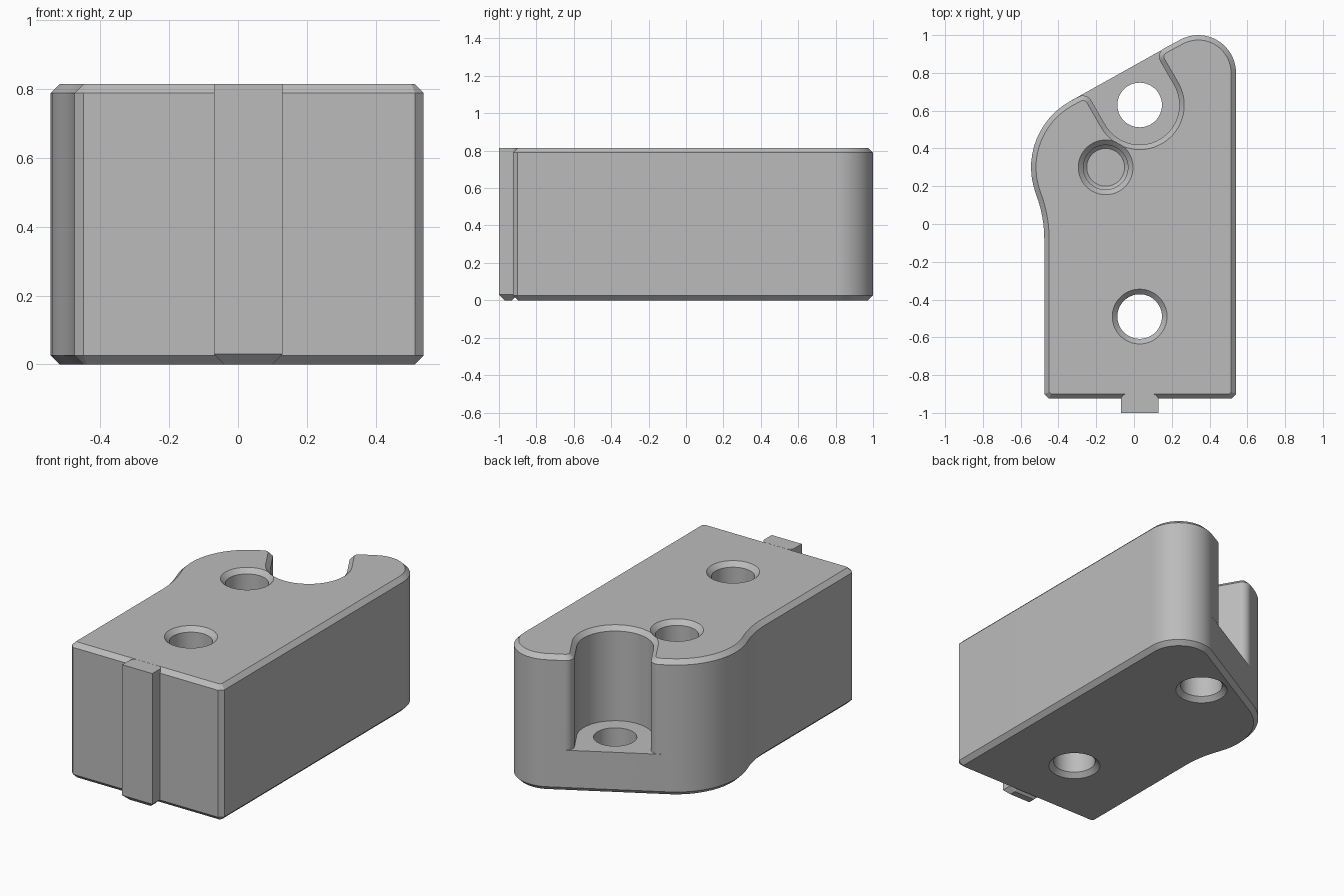
import bpy, bmesh
from math import radians, cos, sin, pi
from mathutils import Vector

if "Cube" in bpy.data.objects:
    bpy.data.objects.remove(bpy.data.objects["Cube"])

HEIGHT, FLOOR, CHAMFER = 0.815, 0.25, 0.026
PIN = Vector((0.03, 0.63))          # centre of the open pocket

grey = bpy.data.materials.new("plain grey")
grey.use_nodes = True
grey.diffuse_color = (0.5, 0.5, 0.5, 1)
grey.node_tree.nodes["Principled BSDF"].inputs["Base Color"].default_value = (0.5, 0.5, 0.5, 1)


def arc(cx, cy, r, start, end):
    n = max(6, round(abs(end - start) / 6))
    angles = [radians(start + (end - start) * i / n) for i in range(n + 1)]
    return [Vector((cx + r * cos(a), cy + r * sin(a))) for a in angles]


def inset(points, d):
    """Mitred inward offset of a counter-clockwise outline."""
    result = []
    for i, p in enumerate(points):
        e1 = (p - points[i - 1]).normalized()
        e2 = (points[(i + 1) % len(points)] - p).normalized()
        n1, n2 = Vector((-e1.y, e1.x)), Vector((-e2.y, e2.x))
        result.append(p + (n1 + n2) * d / (1 + n1.dot(n2)))
    return result


def loft(name, rings):
    """Closed solid through a stack of (outline, z) rings."""
    bm = bmesh.new()
    loops = [[bm.verts.new((p.x, p.y, z)) for p in pts] for pts, z in rings]
    n = len(loops[0])
    for low, high in zip(loops, loops[1:]):
        for i in range(n):
            j = (i + 1) % n
            bm.faces.new((low[i], low[j], high[j], high[i]))
    bm.faces.new(loops[0][::-1])
    bm.faces.new(loops[-1])
    mesh = bpy.data.meshes.new(name)
    bm.to_mesh(mesh)
    bm.free()
    mesh.materials.append(grey)
    obj = bpy.data.objects.new(name, mesh)
    bpy.context.collection.objects.link(obj)
    return obj


def boolean(target, other, operation):
    mod = target.modifiers.new(operation, 'BOOLEAN')
    mod.operation, mod.solver, mod.object = operation, 'EXACT', other
    bpy.context.view_layer.objects.active = target
    bpy.ops.object.modifier_apply(modifier=mod.name)
    bpy.data.objects.remove(other)


def drill(target, x, y, profile):
    """Cut a round hole from a list of (radius, z)."""
    cutter = loft("cutter", [(arc(x, y, r, 0, 360)[:-1], z) for r, z in profile])
    cutter.hide_render = True
    boolean(target, cutter, 'DIFFERENCE')


def slot_point(a, b):
    """Point in the tilted frame of the pocket."""
    t = pi / 6
    return PIN + Vector((a * cos(t) - b * sin(t), a * sin(t) + b * cos(t)))


# Plan outline, without and with the pocket
right = [Vector((0.515, -0.925)), Vector((0.54, -0.9))] + arc(0.34, 0.8, 0.2, 0, 120)
left = arc(-0.145, 0.3, 0.4, 120, 200.9) + arc(-1.141, -0.08, 0.666, 20.9, 0)[1:]
left += [Vector((-0.475, -0.9)), Vector((-0.45, -0.925))]
pocket = (arc(*slot_point(0.26, 0.145), 0.05, 120, 210)
          + arc(*PIN, 0.21, 30, -150)
          + arc(*slot_point(-0.26, 0.15), 0.05, 30, 120))
plain, notched = right + left, right + pocket + left

# Body: solid foot below the pocket floor, notched block above
body = loft("body", [(inset(plain, CHAMFER), 0), (plain, CHAMFER), (plain, FLOOR)])
upper = loft("upper", [(notched, FLOOR), (notched, HEIGHT - CHAMFER),
                       (inset(notched, CHAMFER), HEIGHT)])
boolean(body, upper, 'UNION')

# Screw holes with countersunk rims
R, RIM = 0.118, 0.145
bottom_rim = [(RIM + 0.02, -0.02), (R, RIM - R)]
top_rim = [(R, HEIGHT - RIM + R), (RIM + 0.02, HEIGHT + 0.02)]
drill(body, 0.03, -0.49, bottom_rim + top_rim)
drill(body, *PIN, bottom_rim + [(R, 0.4)])
drill(body, -0.15, 0.3, [(0.1, FLOOR), (R, FLOOR + 0.018)] + top_rim)

# Locating rib on the front, rounded where it meets the body
w, r, back = 0.1, 0.032, -0.9
rib = [Vector((0.03 - w, -1)), Vector((0.03 + w, -1))]
rib += arc(0.03 + w - r, back - r, r, 0, 90) + arc(0.03 - w + r, back - r, r, 90, 180)
front_rib = loft("front_rib", [(inset(rib, 0.03), 0), (rib, 0.03), (rib, HEIGHT)])

for obj in (body, front_rib):
    bpy.ops.object.select_all(action='DESELECT')
    obj.select_set(True)
    bpy.context.view_layer.objects.active = obj
    bpy.ops.object.shade_smooth_by_angle(angle=radians(30))
